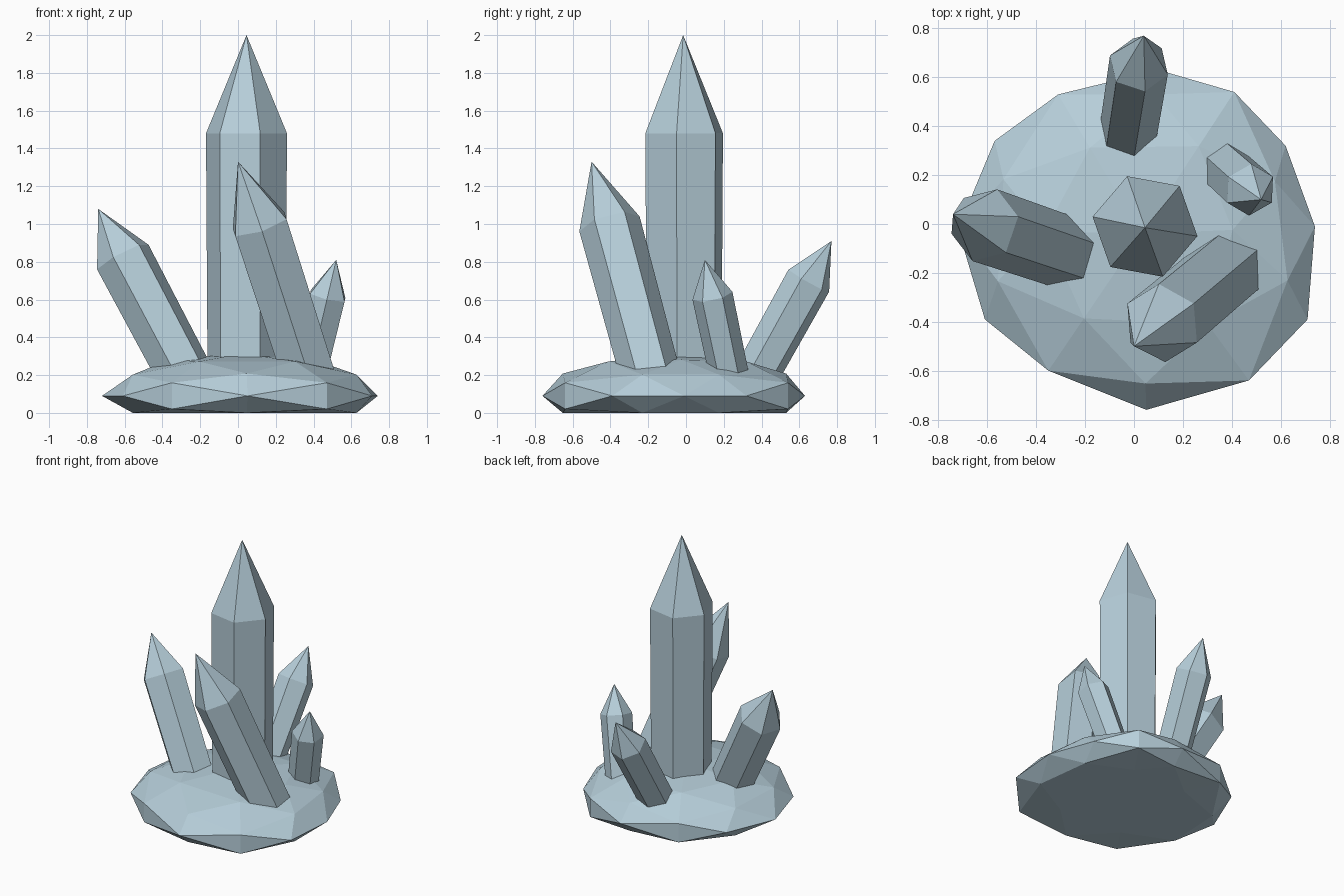
import bpy, bmesh, math
from itertools import combinations
from mathutils import Vector

cube = bpy.data.objects.get("Cube")
if cube:
    bpy.data.objects.remove(cube, do_unlink=True)

COLOUR = (0.47, 0.62, 0.70, 1)
mat = bpy.data.materials.new("pale blue crystal")
mat.use_nodes = True
mat.diffuse_color = COLOUR
bsdf = mat.node_tree.nodes["Principled BSDF"]
bsdf.inputs["Base Color"].default_value = COLOUR
bsdf.inputs["Roughness"].default_value = 0.6


def make_object(name, bm):
    bmesh.ops.recalc_face_normals(bm, faces=bm.faces)
    mesh = bpy.data.meshes.new(name)
    bm.to_mesh(mesh)
    bm.free()
    mesh.materials.append(mat)
    obj = bpy.data.objects.new(name, mesh)
    bpy.context.collection.objects.link(obj)
    return obj


def crystal(name, bottom, shoulder, tip, radius, angle):
    """Six-sided leaning prism with a pointed end; angle turns its corners."""
    bottom, shoulder, tip = Vector(bottom), Vector(shoulder), Vector(tip)
    axis = (tip - bottom).normalized()
    bottom -= axis * 0.1  # root it inside the rock
    a = math.radians(angle)
    u = Vector((math.cos(a), math.sin(a), 0))
    u = (u - axis * u.dot(axis)).normalized()
    v = axis.cross(u)
    bm = bmesh.new()

    def ring(centre, r):
        return [bm.verts.new(centre + r * (u * math.cos(t) + v * math.sin(t)))
                for t in (k * math.pi / 3 for k in range(6))]

    low, high = ring(bottom, radius * 0.96), ring(shoulder, radius)
    apex = bm.verts.new(tip)
    bm.faces.new(low[::-1])
    for k in range(6):
        n = (k + 1) % 6
        bm.faces.new((low[k], low[n], high[n], high[k]))
        bm.faces.new((high[k], high[n], apex))
    return make_object(name, bm)


# Rock base: an 80-sided faceted ball, flattened and given an uneven outline
OUTLINE = [(.74, -.01), (.62, .32), (.41, .54), (.10, .63), (-.31, .53), (-.57, .34),
           (-.72, -.02), (-.61, -.39), (-.35, -.60), (.05, -.76), (.47, -.64), (.71, -.39)]
ANGLES = [0, 31.7, 58.3, 90, 121.7, 148.3, 180, 211.7, 238.3, 270, 301.7, 328.3, 360]
CENTRE = Vector((0.03, -0.04))
EQUATOR, HEIGHT = 0.09, 0.225


def rim(angle):
    """Outline point in a direction, blended between neighbouring corners."""
    for k in range(12):
        if angle <= ANGLES[k + 1]:
            t = (angle - ANGLES[k]) / (ANGLES[k + 1] - ANGLES[k])
            ends = []
            for i in (k % 12, (k + 1) % 12):
                rho = 0.951 if i % 6 in (2, 4) else 1.0
                ends.append((Vector(OUTLINE[i]) - CENTRE) / rho)
            return ends[0].lerp(ends[1], t)


phi = (1 + math.sqrt(5)) / 2
corners = []
for s in (-1, 1):
    for t in (-phi, phi):
        corners += [Vector((s, 0, t)), Vector((t, s, 0)), Vector((0, t, s))]
middles = [(a + b) / 2 for a, b in combinations(corners, 2) if (a - b).length < 2.1]
bm = bmesh.new()
for p in corners + middles:
    bm.verts.new(p.normalized())
bmesh.ops.convex_hull(bm, input=bm.verts)
for v in bm.verts:
    rho = math.hypot(v.co.x, v.co.y)
    angle = math.degrees(math.atan2(v.co.y, v.co.x)) % 360 if rho > 0.001 else 0
    p = CENTRE + rim(angle) * rho
    v.co = (p.x, p.y, max(0, EQUATOR + HEIGHT * v.co.z))
make_object("rock_base", bm)

# Crystals: point at the rock, shoulder, tip, radius, corner angle
crystal("main_crystal", (.045, -.01, .22), (.045, -.01, 1.48), (.045, -.015, 2.0), .218, -10.5)
crystal("front_crystal", (.36, -.20, .24), (.115, -.405, 1.0), (0, -.50, 1.33), .165, 90)
crystal("right_crystal", (-.30, -.11, .24), (-.61, -.005, .825), (-.74, .04, 1.08), .155, 71)
crystal("back_crystal", (-.02, .40, .25), (.02, .65, .70), (.04, .77, .91), .125, -82)
crystal("small_left_crystal", (.385, .22, .24), (.475, .14, .62), (.52, .10, .81), .108, 28)
